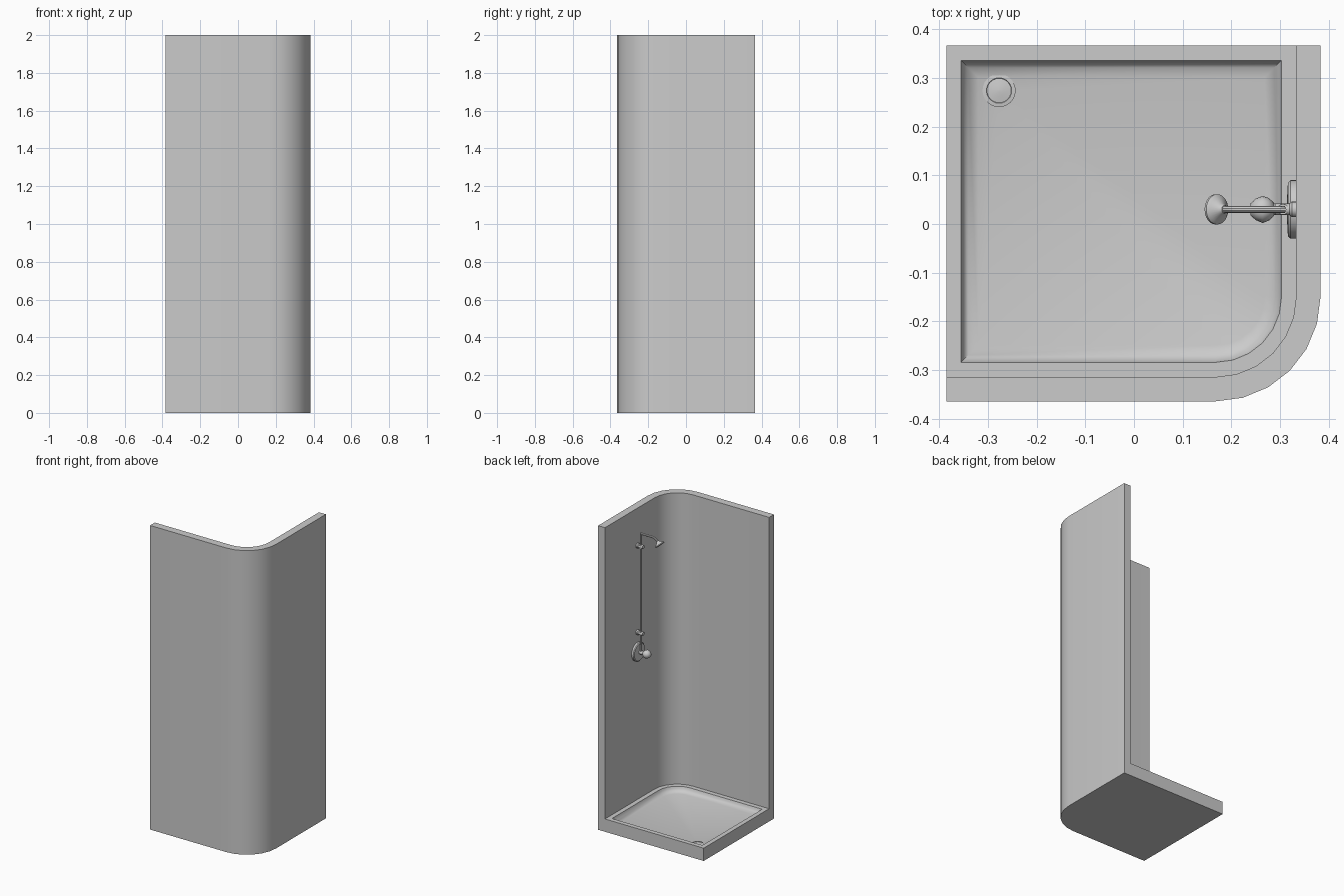
import bpy, bmesh, math
from mathutils import Vector

cube = bpy.data.objects.get("Cube")
if cube:
    bpy.data.objects.remove(cube, do_unlink=True)

GREY = bpy.data.materials.new("light grey")
GREY.use_nodes = True
GREY.diffuse_color = (0.6, 0.6, 0.6, 1)
GREY.node_tree.nodes["Principled BSDF"].inputs["Base Color"].default_value = (0.6, 0.6, 0.6, 1)

LEFT, BACK, HEIGHT = -0.385, 0.366, 2.0
INNER_X, INNER_Y, WALL = 0.333, -0.314, 0.05
RADIUS, STEPS = 0.165, 6
FIX_Y = 0.03  # centre line of the shower fittings


def finish(obj, angle=35):
    if not obj.data.materials:
        obj.data.materials.append(GREY)
    bpy.ops.object.select_all(action="DESELECT")
    obj.select_set(True)
    bpy.context.view_layer.objects.active = obj
    if obj.type == "CURVE":
        bpy.ops.object.convert(target="MESH")
    bpy.ops.object.shade_smooth_by_angle(angle=math.radians(angle))
    return obj


def add_mesh(name, bm, angle=35):
    bmesh.ops.recalc_face_normals(bm, faces=bm.faces)
    mesh = bpy.data.meshes.new(name)
    bm.to_mesh(mesh)
    bm.free()
    obj = bpy.data.objects.new(name, mesh)
    bpy.context.collection.objects.link(obj)
    return finish(obj, angle)


def wall_line(inset):
    """Open line along both walls, rounded at the shared corner."""
    cx, cy, r = INNER_X - RADIUS, INNER_Y + RADIUS, RADIUS - inset
    arc = [(cx + r * math.sin(a), cy - r * math.cos(a))
           for a in (math.pi / 2 * i / STEPS for i in range(STEPS + 1))]
    start = LEFT + max(inset, 0)
    end = BACK - max(inset, 0)
    return [(start, INNER_Y + inset)] + arc + [(INNER_X - inset, end)]


def bridge(bm, a, b):
    for i in range(len(a)):
        j = (i + 1) % len(a)
        bm.faces.new((a[i], a[j], b[j], b[i]))


# Curved wall, extruded from an L-shaped strip
bm = bmesh.new()
strip = wall_line(-WALL) + wall_line(0)[::-1]
low = [bm.verts.new((x, y, 0)) for x, y in strip]
high = [bm.verts.new((x, y, HEIGHT)) for x, y in strip]
bridge(bm, low, high)
bm.faces.new(low)
bm.faces.new(high)
add_mesh("curved_wall", bm)

# Tray with a raised rim and a floor falling to the drain
DRAIN = (-0.277, 0.274)
bm = bmesh.new()
rings = []
for inset, z in ((0, 0), (0, 0.084), (0.03, 0.084), (0.034, 0.07), (0.045, 0.057), (0.065, 0.051)):
    outline = wall_line(inset) + [(LEFT + inset, BACK - inset)]
    rings.append([bm.verts.new((x, y, z)) for x, y in outline])
for a, b in zip(rings, rings[1:]):
    bridge(bm, a, b)
bm.faces.new(rings[0])
centre = bm.verts.new((*DRAIN, 0.046))
for i, v in enumerate(rings[-1]):
    bm.faces.new((v, rings[-1][(i + 1) % len(rings[-1])], centre))
add_mesh("shower_tray", bm, 45)


def lathe(name, profile, base, direction, sides=24, angle=35):
    """Revolve (radius, distance) points about an axis, with capped ends."""
    bm = bmesh.new()
    turn = Vector((0, 0, 1)).rotation_difference(Vector(direction))
    rows = []
    for r, h in profile:
        row = []
        for i in range(sides):
            a = math.tau * i / sides
            row.append(bm.verts.new(Vector(base) + turn @ Vector((r * math.cos(a), r * math.sin(a), h))))
        rows.append(row)
    for a, b in zip(rows, rows[1:]):
        bridge(bm, a, b)
    bm.faces.new(rows[0])
    bm.faces.new(rows[-1])
    return add_mesh(name, bm, angle)


def pipe(name, points, radius):
    curve = bpy.data.curves.new(name, "CURVE")
    curve.dimensions = "3D"
    curve.bevel_depth = radius
    curve.bevel_resolution = 3
    curve.use_fill_caps = True
    spline = curve.splines.new("POLY")
    spline.points.add(len(points) - 1)
    for p, (x, z) in zip(spline.points, points):
        p.co = (x, FIX_Y, z, 1)
    obj = bpy.data.objects.new(name, curve)
    bpy.context.collection.objects.link(obj)
    return finish(obj)


# Drain cover with a slightly raised centre
lathe("drain_cover", [(0.034, 0), (0.034, 0.006), (0.026, 0.007), (0.025, 0.005), (0.012, 0.007), (0.002, 0.008)],
      (*DRAIN, 0.046), (0, 0, 1))

# Riser pipe and bent arm
PIPE_X = 0.306
pipe("riser_pipe", [(PIPE_X, 1.06), (PIPE_X, 1.845)], 0.007)
pipe("shower_arm", [(PIPE_X + 0.004, 1.84), (0.225, 1.84), (0.208, 1.837), (0.195, 1.829), (0.182, 1.817)], 0.007)

# Wall brackets holding the riser
for label, z in (("lower", 1.185), ("upper", 1.755)):
    lathe(label + "_bracket", [(0.012, 0), (0.012, 0.03), (0.016, 0.035), (0.016, 0.046)],
          (0.289, FIX_Y, z), (1, 0, 0), 16)
    lathe(label + "_collar", [(0.011, -0.01), (0.011, 0.01)], (PIPE_X, FIX_Y, z), (0, 0, 1), 16)

# Tilted shower head
lathe("shower_head", [(0.008, 0), (0.012, 0.007), (0.026, 0.017), (0.031, 0.022), (0.031, 0.027), (0.028, 0.028)],
      (0.186, FIX_Y, 1.821), (-0.68, 0, -0.73))

# Valve plate, stem and knob
lathe("valve_plate", [(0.06, 0), (0.06, 0.012), (0.055, 0.017), (0.02, 0.019)],
      (INNER_X, FIX_Y, 1.058), (-1, 0, 0), 32)
lathe("valve_stem", [(0.012, 0), (0.012, 0.04)], (0.32, FIX_Y, 1.058), (-1, 0, 0), 16)
lathe("valve_knob", [(0.014, 0), (0.023, 0.01), (0.028, 0.023), (0.022, 0.037), (0.012, 0.048)],
      (0.287, FIX_Y, 1.058), (-1, 0, 0), 16, 60)
